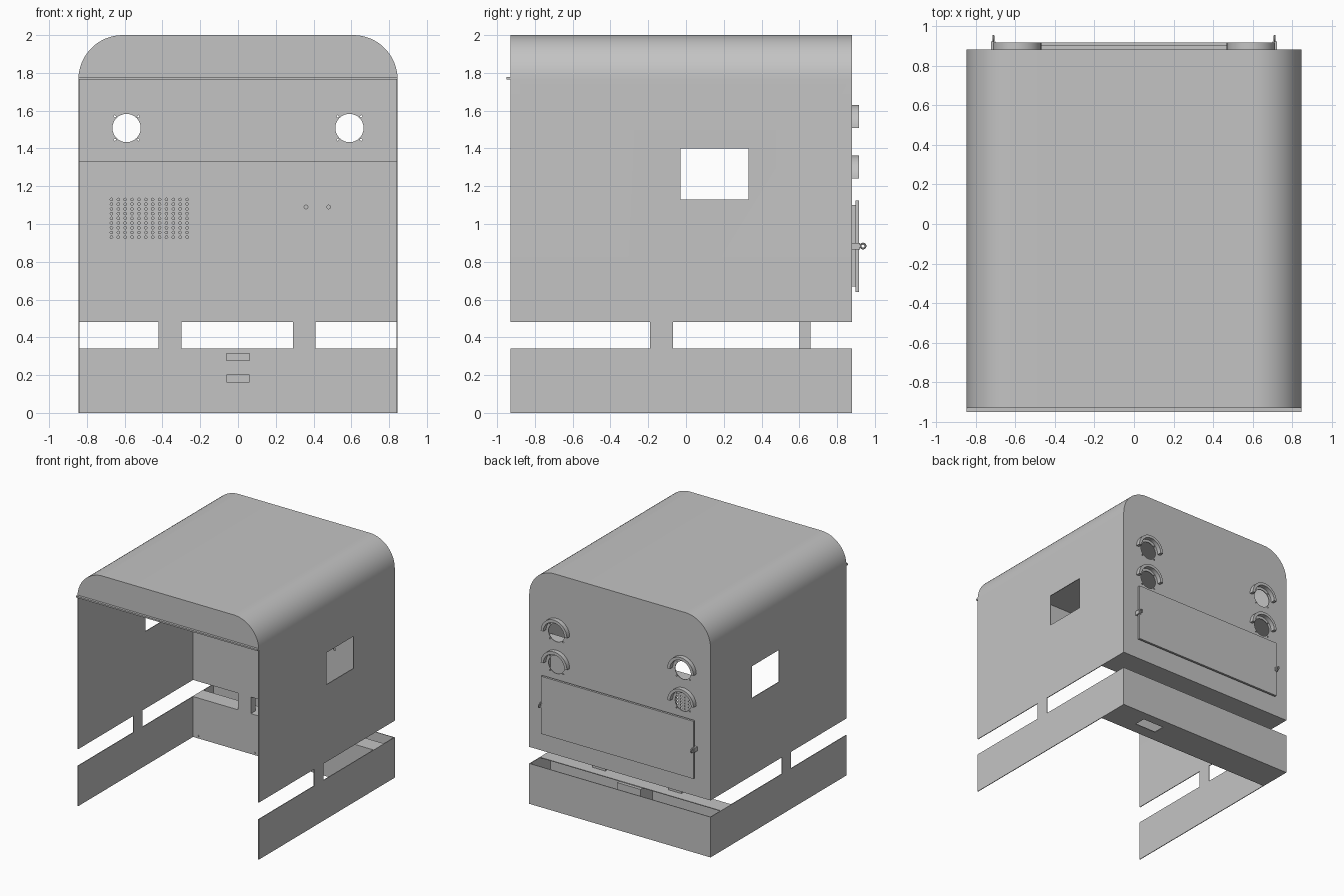
import bpy, bmesh, math
from mathutils import Matrix, Vector

if "Cube" in bpy.data.objects:
    bpy.data.objects.remove(bpy.data.objects["Cube"], do_unlink=True)

W, FRONT, BACK, INNER, T = 0.845, -0.93, 0.88, 0.60, 0.006
GAP = (0.34, 0.48)

grey = bpy.data.materials.new("sheet metal grey")
grey.use_nodes = True
grey.diffuse_color = (0.55, 0.55, 0.55, 1)
grey.node_tree.nodes["Principled BSDF"].inputs["Base Color"].default_value = grey.diffuse_color


def finish(name, bm, smooth=False):
    bmesh.ops.recalc_face_normals(bm, faces=bm.faces)
    me = bpy.data.meshes.new(name)
    bm.to_mesh(me)
    bm.free()
    me.materials.append(grey)
    ob = bpy.data.objects.new(name, me)
    bpy.context.scene.collection.objects.link(ob)
    if smooth:
        shade(ob)
    return ob


def shade(ob):
    bpy.ops.object.select_all(action='DESELECT')
    ob.select_set(True)
    bpy.context.view_layer.objects.active = ob
    bpy.ops.object.shade_smooth_by_angle(angle=math.radians(30))


def add_box(bm, x, y, z):
    lo, hi = Vector((x[0], y[0], z[0])), Vector((x[1], y[1], z[1]))
    m = Matrix.Translation((lo + hi) / 2) @ Matrix.Diagonal((*(hi - lo), 1))
    bmesh.ops.create_cube(bm, size=1, matrix=m)


def box(name, x, y, z):
    bm = bmesh.new()
    add_box(bm, x, y, z)
    return finish(name, bm)


def add_rod(bm, x, z, r, y0, y1, sides=32):
    m = Matrix.Translation((x, (y0 + y1) / 2, z)) @ Matrix.Rotation(math.pi / 2, 4, 'X')
    bmesh.ops.create_cone(bm, cap_ends=True, segments=sides, radius1=r, radius2=r,
                          depth=y1 - y0, matrix=m)


def prism(name, pts, y0, y1, smooth=False):
    """Extrude an x-z outline along y."""
    bm = bmesh.new()
    face = bm.faces.new([bm.verts.new((x, y0, z)) for x, z in pts])
    ext = bmesh.ops.extrude_face_region(bm, geom=[face])["geom"]
    bmesh.ops.translate(bm, vec=(0, y1 - y0, 0),
                        verts=[v for v in ext if isinstance(v, bmesh.types.BMVert)])
    return finish(name, bm, smooth)


def cut(ob, bm, smooth=False):
    """Subtract the cutter mesh and bake the result."""
    cutter = finish("cutter", bm)
    cutter.hide_render = True
    mod = ob.modifiers.new("cut", 'BOOLEAN')
    mod.operation, mod.solver, mod.object = 'DIFFERENCE', 'EXACT', cutter
    dg = bpy.context.evaluated_depsgraph_get()
    me = bpy.data.meshes.new_from_object(ob.evaluated_get(dg))
    ob.modifiers.clear()
    ob.data = me
    bpy.data.objects.remove(cutter, do_unlink=True)
    if smooth:
        shade(ob)


def arc(cx, cz, r, a0, a1, n):
    steps = [math.radians(a0 + (a1 - a0) * i / n) for i in range(n + 1)]
    return [(cx + r * math.cos(a), cz + r * math.sin(a)) for a in steps]


def arch(bottom, inset=0):
    """Outline with rounded upper corners, from right foot to left foot."""
    w, r, cx, cz = W - inset, 0.235 - inset, W - 0.235, 2 - 0.235
    return ([(w, bottom)] + arc(cx, cz, r, 0, 90, 16)
            + arc(-cx, cz, r, 90, 180, 16) + [(-w, bottom)])


# Wrap-around shell: side walls and rounded roof, with windows and side slots
shell = prism("side_walls_and_roof", arch(0) + arch(0, T)[::-1], FRONT, BACK)
bm = bmesh.new()
add_box(bm, (-1, 1), (-0.03, 0.33), (1.13, 1.40))
add_box(bm, (-1, 1), (-1, -0.19), GAP)
add_box(bm, (-1, 1), (-0.07, 1), GAP)
cut(shell, bm, True)

# Front header and its lip
prism("front_header", arch(1.765), FRONT, FRONT + T)
box("header_lip", (-W, W), (-0.95, FRONT), (1.765, 1.778))

# Back wall with four round vents
back = prism("back_wall", arch(GAP[1]), BACK - T, BACK)
vents = [(s * 0.59, z) for s in (-1, 1) for z in (1.508, 1.24)]
bm = bmesh.new()
for x, z in vents:
    add_rod(bm, x, z, 0.075, BACK - 0.05, BACK + 0.05)
    for dx in (-0.062, 0.062):
        for dz in (-0.062, 0.062):
            add_rod(bm, x + dx, z + dz, 0.006, BACK - 0.05, BACK + 0.05, 8)
cut(back, bm)
box("lower_back_wall", (-W, W), (BACK - T, BACK), (0, GAP[0]))

# Half-ring hoods over the vents
for x, z in vents:
    prism("vent_hood", arc(x, z, 0.122, 0, 180, 24) + arc(x, z, 0.098, 180, 0, 24),
          BACK, BACK + 0.037, True)

# Rear access door, its frame and lock eyes
box("door_frame", (-0.69, 0.69), (BACK, 0.898), (0.67, 1.10))
box("rear_door", (-0.71, 0.71), (0.898, 0.917), (0.64, 1.125))
for s in (-1, 1):
    box("lock_tab", (s * 0.71 - 0.012, s * 0.71 + 0.012), (BACK, 0.922), (0.865, 0.90))
    bpy.ops.mesh.primitive_torus_add(location=(s * 0.71, 0.937, 0.883),
                                     rotation=(0, math.pi / 2, 0), major_radius=0.013,
                                     minor_radius=0.005, major_segments=20, minor_segments=8)
    ring = bpy.context.object
    ring.name = "lock_eye"
    ring.data.materials.append(grey)
    shade(ring)

# Inner upper panel with speaker perforations and button holes
panel = box("inner_panel", (-W + T, W - T), (INNER, INNER + T), (GAP[1], 1.33))
bm = bmesh.new()
for i in range(12):
    for j in range(9):
        add_rod(bm, -0.67 + i * 0.0364, 0.93 + j * 0.025, 0.007, INNER - 0.02, INNER + 0.02, 8)
for x in (0.36, 0.48):
    add_rod(bm, x, 1.09, 0.01, INNER - 0.02, INNER + 0.02, 12)
cut(panel, bm)

# Lower inner panel, joining tabs and compartment plates
box("lower_inner_panel", (-W + T, W - T), (INNER, INNER + T), (0, GAP[0]))
for x in (-0.36, 0.35):
    box("joining_tab", (x - 0.06, x + 0.06), (INNER, INNER + 0.06), GAP)
box("compartment_top", (-W + T, W - T), (INNER, BACK - T), (1.33 - T, 1.33))
box("compartment_floor", (-W + T, W - T), (INNER, BACK - T), (GAP[1], GAP[1] + T))
box("lower_flange", (-W + T, W - T), (INNER, 0.74), (GAP[0] - T, GAP[0]))
base = box("base_plate", (-W + T, W - T), (INNER, BACK - T), (0, T))
bm = bmesh.new()
add_box(bm, (0.37, 0.57), (0.70, 0.80), (-0.05, 0.05))
cut(base, bm)

# Power inlet plate with two sockets and a housing behind
box("power_plate", (-0.13, 0.13), (INNER - 0.006, INNER), (0.14, 0.335))
box("power_housing", (-0.11, 0.11), (INNER, 0.76), (0.16, 0.33))
for z in (0.295, 0.183):
    box("socket_rim", (-0.062, 0.062), (INNER - 0.014, INNER), (z - 0.021, z + 0.021))
    box("socket_insert", (-0.042, 0.042), (INNER - 0.019, INNER), (z - 0.013, z + 0.013))

# Screw heads on the inner panels and power plate
bm = bmesh.new()
for x in (-0.79, -0.265, 0.26, 0.785):
    for z in (0.02, 1.313):
        add_rod(bm, x, z, 0.007, INNER - 0.004, INNER, 10)
for x in (-0.115, 0.115):
    for z in (0.16, 0.318):
        add_rod(bm, x, z, 0.009, INNER - 0.010, INNER, 10)
finish("screw_heads", bm)
